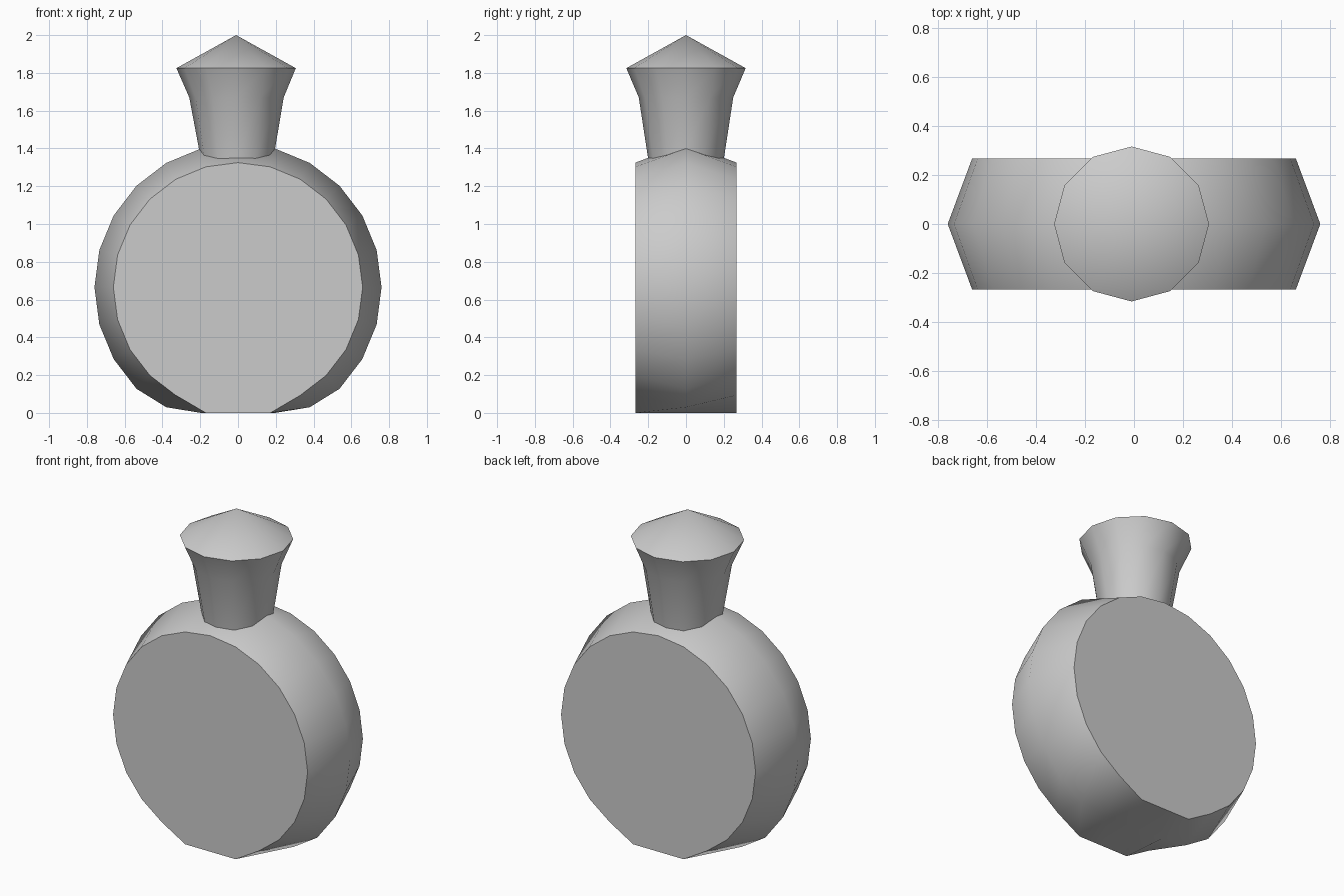
import bpy, bmesh, math

if "Cube" in bpy.data.objects:
    bpy.data.objects.remove(bpy.data.objects["Cube"])

CENTRE_Z = 0.665


def make_object(name, rings, tip=None, caps=False):
    """Skin a list of closed rings; optionally end in a tip or capped ends."""
    bm = bmesh.new()
    loops = [[bm.verts.new(p) for p in ring] for ring in rings]
    n = len(loops[0])
    for a, b in zip(loops, loops[1:]):
        for i in range(n):
            j = (i + 1) % n
            bm.faces.new((a[i], a[j], b[j], b[i]))
    if tip:
        t = bm.verts.new(tip)
        for i in range(n):
            bm.faces.new((loops[-1][i], loops[-1][(i + 1) % n], t))
    if caps:
        bm.faces.new(loops[0][::-1])
        bm.faces.new(loops[-1])
    bmesh.ops.recalc_face_normals(bm, faces=bm.faces)
    mesh = bpy.data.meshes.new(name)
    bm.to_mesh(mesh)
    bm.free()
    obj = bpy.data.objects.new(name, mesh)
    bpy.context.collection.objects.link(obj)
    bpy.ops.object.select_all(action='DESELECT')
    obj.select_set(True)
    bpy.context.view_layer.objects.active = obj
    bpy.ops.object.shade_smooth_by_angle(angle=math.radians(50))
    return obj


# Round flask body: three 24-sided rings, flattened underneath
def body_ring(radius, y):
    pts = []
    for i in range(24):
        a = math.radians(15 * i)
        x, z = radius * math.cos(a), CENTRE_Z + radius * math.sin(a)
        if i in (17, 18, 19):
            z = 0.0
        elif y == 0 and i in (16, 20):
            z = 0.03
        pts.append((x, y, z))
    return pts


make_object("flask_body",
            [body_ring(0.66, -0.268), body_ring(0.76, 0), body_ring(0.66, 0.268)],
            caps=True)


# Flared neck and pointed stopper: the lowest ring follows the body surface
def neck_ring(radius, z, cx):
    pts = []
    for i in range(12):
        a = math.radians(30 * i)
        x, y = cx + radius * math.cos(a), radius * math.sin(a)
        h = z
        if h is None:
            r = 0.76 - 0.1 * abs(y) / 0.268
            h = CENTRE_Z + math.sqrt(r * r - x * x) - 0.008
        pts.append((x, y, h))
    return pts


make_object("neck_and_stopper",
            [neck_ring(0.2, None, -0.005), neck_ring(0.25, 1.67, -0.008),
             neck_ring(0.316, 1.825, -0.01)],
            tip=(-0.01, 0, 2.0))
